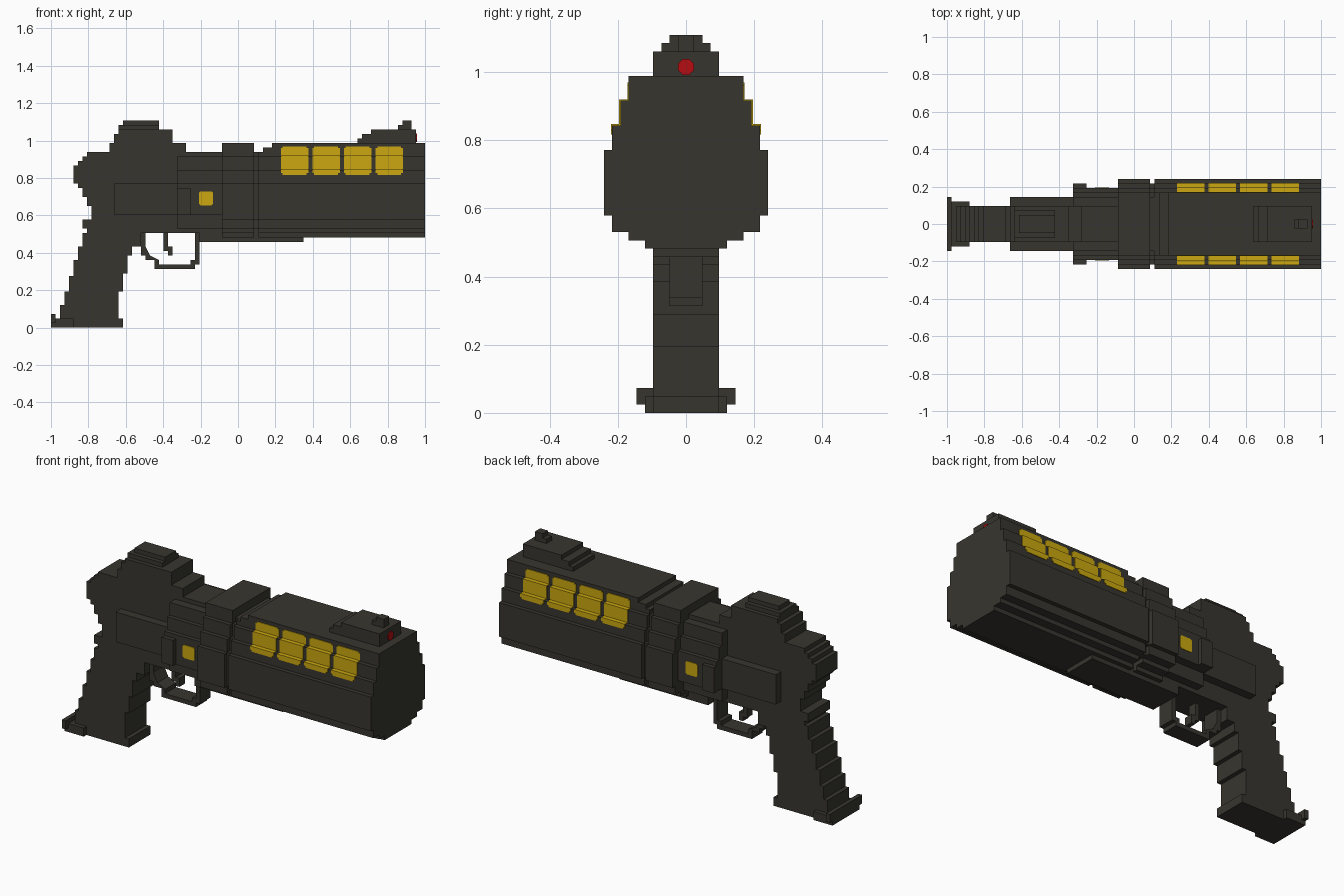
import bpy, bmesh, math
from mathutils import Vector

if "Cube" in bpy.data.objects:
    bpy.data.objects.remove(bpy.data.objects["Cube"])

V = 2 / 83          # the model sits on a grid of small cubes, 83 long


def material(name, col):
    m = bpy.data.materials.new(name)
    m.diffuse_color = (*col, 1)
    m.use_nodes = True
    m.node_tree.nodes["Principled BSDF"].inputs["Base Color"].default_value = m.diffuse_color
    return m


DARK = material("dark gunmetal", (0.038, 0.036, 0.028))
YELLOW = material("yellow", (0.60, 0.39, 0.005))
RED = material("red", (0.46, 0.004, 0.006))


def extrude(name, pts, shift, mat):
    """Extrude a flat outline (grid units) along the vector shift."""
    bm = bmesh.new()
    face = bm.faces.new([bm.verts.new(p) for p in pts])
    geom = bmesh.ops.extrude_face_region(bm, geom=[face])["geom"]
    for v in (g for g in geom if isinstance(g, bmesh.types.BMVert)):
        v.co += Vector(shift)
    for v in bm.verts:
        v.co = Vector((v.co.x * V - 1, v.co.y * V, v.co.z * V))
    bmesh.ops.recalc_face_normals(bm, faces=bm.faces)
    me = bpy.data.meshes.new(name)
    bm.to_mesh(me)
    bm.free()
    me.materials.append(mat)
    ob = bpy.data.objects.new(name, me)
    bpy.context.collection.objects.link(ob)
    return ob


def side_profile(name, outline, half, mat=DARK):
    """Side outline (x, z), given thickness across y."""
    return extrude(name, [(x, -half, z) for x, z in outline], (0, 2 * half, 0), mat)


def box(name, x0, x1, z0, z1, half, mat=DARK):
    return side_profile(name, [(x0, z0), (x1, z0), (x1, z1), (x0, z1)], half, mat)


def section(name, x0, x1, rows, mat=DARK):
    """Stepped cross-section from (half width, z0, z1) rows, run along x."""
    right = [p for h, a, b in rows for p in ((h, a), (h, b))]
    pts = right + [(-h, z) for h, z in reversed(right)]
    return extrude(name, [(x0, y, z) for y, z in pts], (x1 - x0, 0, 0), mat)


def stairs(rows):
    """Side outline from (x0, x1, z0, z1) rows listed upwards."""
    left = [p for a, b, z0, z1 in rows for p in ((a, z0), (a, z1))]
    right = [p for a, b, z0, z1 in rows for p in ((b, z0), (b, z1))]
    return right + left[::-1]


# Barrel, ring and the groove between them
lower = [(5, 20, 21), (7, 21, 22), (9, 22, 24), (10, 24, 32), (9, 32, 35), (8, 35, 38)]
section("barrel", 46, 83, lower + [(7, 38, 39)])
side_profile("barrel_top", stairs([(46, 83, 38, 39), (47, 83, 39, 40), (49, 83, 40, 41)]), 7)
section("barrel_ring", 38, 45, lower + [(7, 38, 41)])
section("ring_groove", 45, 46, [(4, 20, 22), (8, 22, 24), (9, 24, 32), (8, 32, 35), (7, 35, 38), (6, 38, 39)])
box("under_rail", 33, 56, 19, 21, 4)

# Middle body
section("mid_body", 28, 38, [(4, 21, 22), (6, 22, 25), (8, 25, 32), (7, 32, 35), (6, 35, 38), (4, 38, 39)])
box("side_block", 28, 31, 25, 31, 9)
box("rear_side_plate", 14, 28, 25, 32, 6)

# Rear frame with stepped back edge
side_profile("rear_frame", stairs([
    (12, 20, 20, 21), (11, 30, 21, 22), (10, 30, 22, 23), (9, 30, 23, 27), (8, 30, 27, 29),
    (7, 30, 29, 31), (6, 30, 31, 32), (5, 30, 32, 36), (6, 30, 36, 37), (7, 30, 37, 38),
    (8, 30, 38, 39), (13, 30, 39, 41), (14, 27, 41, 43), (15, 27, 43, 44)]), 4)
box("rear_sight_base", 15, 24, 44, 45, 3)
box("rear_sight", 16, 24, 45, 46, 2)

# Grip with heel
side_profile("grip", stairs([
    (2, 16, 0, 2), (2, 15, 2, 5), (3, 15, 5, 8), (4, 16, 8, 11.5), (5, 16, 11.5, 12),
    (5, 17, 12, 15), (6, 17, 15, 16), (6, 18, 16, 18), (7, 20, 18, 21), (8, 20, 21, 22),
    (7, 12, 22, 24)]), 4)
box("grip_heel", 0, 5, 0, 2, 5)
box("heel_spur", 0, 1, 1, 3, 6)

# Trigger guard and trigger
side_profile("trigger_guard", [
    (20, 21), (20, 16), (21, 16), (21, 15), (23, 15), (23, 13), (32, 13), (32, 14), (33, 14), (33, 21),
    (32, 21), (32, 15), (31, 15), (31, 14), (24, 14), (24, 15), (23, 15.5), (22, 16), (21, 18), (21, 21)], 2)
side_profile("trigger", stairs([(26, 27, 16, 17), (25, 27, 17, 18), (25, 26, 18, 21)]), 1)

# Front sight
side_profile("front_sight_base", stairs([(68, 81, 41, 42), (69, 81, 42, 43), (71, 81, 43, 44)]), 4)
side_profile("front_sight_post", stairs([(77, 80, 44, 45), (78, 80, 45, 46)]), 1)

# Red lens on the front of the sight
ring = [math.tau * (n + 0.5) / 8 for n in range(8)]
extrude("red_lens", [(80.9, 1.05 * math.cos(a), 42.1 + 1.05 * math.sin(a)) for a in ring], (0.3, 0, 0), RED)

# Yellow vents wrapped over the barrel steps, both sides at once
E = 0.15
for n in range(4):
    a = 51 + 7 * n
    b = a + 6.1
    section(f"yellow_vent_{n + 1}", a, b,
            [(9 + E, 34.3, 35 + E), (8 + E, 35 + E, 38 + E), (7 + E, 38 + E, 39.9)], YELLOW)
    section(f"yellow_vent_edge_{n + 1}", a + 0.4, b - 0.4,
            [(9 + E, 33.9, 34.4), (7 + E, 34.4, 40.2)], YELLOW)

# Yellow button on each side of the middle body
c, d = 1.55, 1.2
button = [(c, -d), (c, d), (d, c), (-d, c), (-c, d), (-c, -d), (-d, -c), (d, -c)]
side_profile("yellow_button", [(34.4 + x, 28.7 + z) for x, z in button], 8 + E, YELLOW)
